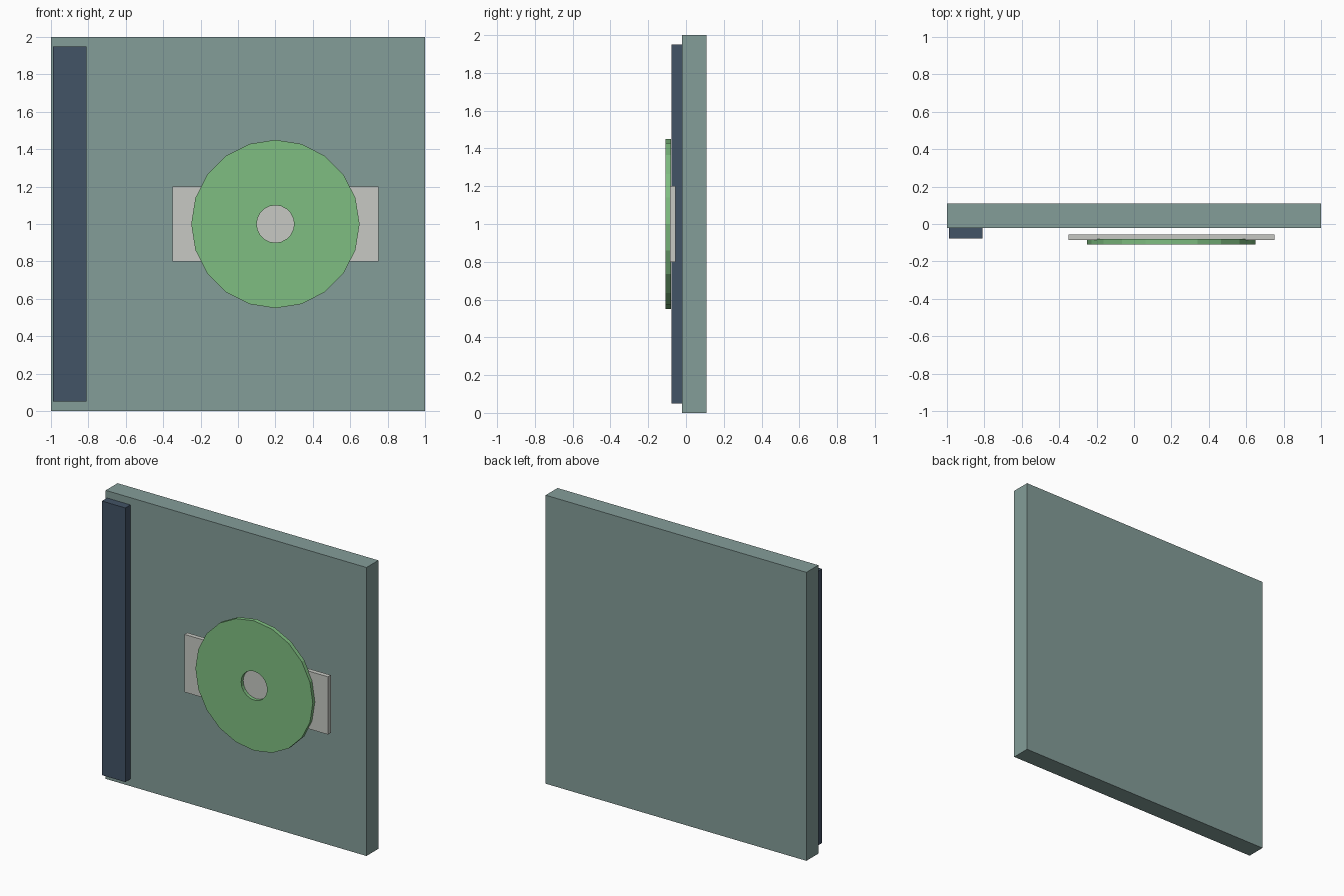
import bpy, bmesh, math
from mathutils import Vector

cube = bpy.data.objects.get("Cube")
if cube:
    bpy.data.objects.remove(cube, do_unlink=True)


def material(name, rgb):
    # sRGB 0-255 to linear
    lin = [((c / 255 + 0.055) / 1.055) ** 2.4 for c in rgb]
    mat = bpy.data.materials.new(name)
    mat.use_nodes = True
    mat.diffuse_color = (*lin, 1)
    mat.node_tree.nodes["Principled BSDF"].inputs["Base Color"].default_value = (*lin, 1)
    return mat


def add_object(name, bm, mat):
    bmesh.ops.recalc_face_normals(bm, faces=bm.faces)
    mesh = bpy.data.meshes.new(name)
    bm.to_mesh(mesh)
    bm.free()
    mesh.materials.append(mat)
    obj = bpy.data.objects.new(name, mesh)
    bpy.context.collection.objects.link(obj)
    return obj


def box(name, x, y, z, mat):
    # each axis is a (low, high) pair
    bm = bmesh.new()
    bmesh.ops.create_cube(bm, size=1)
    for v in bm.verts:
        v.co = Vector([lo + (c + 0.5) * (hi - lo) for c, (lo, hi) in zip(v.co, (x, y, z))])
    return add_object(name, bm, mat)


def ring(name, center, outer, inner, depth, sides, mat):
    # flat ring facing the front: a rectangular section revolved about y
    bm = bmesh.new()
    section = [(outer, depth[0]), (outer, depth[1]), (inner, depth[1]), (inner, depth[0])]
    loops = []
    for i in range(sides):
        a = math.tau * i / sides
        loops.append([bm.verts.new((center[0] + r * math.cos(a), y, center[1] + r * math.sin(a)))
                      for r, y in section])
    for i in range(sides):
        p, q = loops[i], loops[(i + 1) % sides]
        for k in range(4):
            n = (k + 1) % 4
            bm.faces.new((p[k], p[n], q[n], q[k]))
    return add_object(name, bm, mat)


grey_green = material("grey green", (132, 157, 153))
navy = material("slate navy", (66, 83, 102))
green = material("soft green", (127, 190, 129))
pale = material("pale grey", (199, 201, 195))

# Main slab and the spine strip at its right side
box("panel", (-1, 1), (-0.021, 0.109), (0, 2), grey_green)
box("spine_strip", (-0.99, -0.81), (-0.077, -0.021), (0.05, 1.95), navy)

# Label plate with the disc in front of it
box("label_plate", (-0.35, 0.75), (-0.086, -0.055), (0.8, 1.2), pale)
ring("disc", (0.2, 1.0), 0.45, 0.1, (-0.109, -0.08), 20, green)
